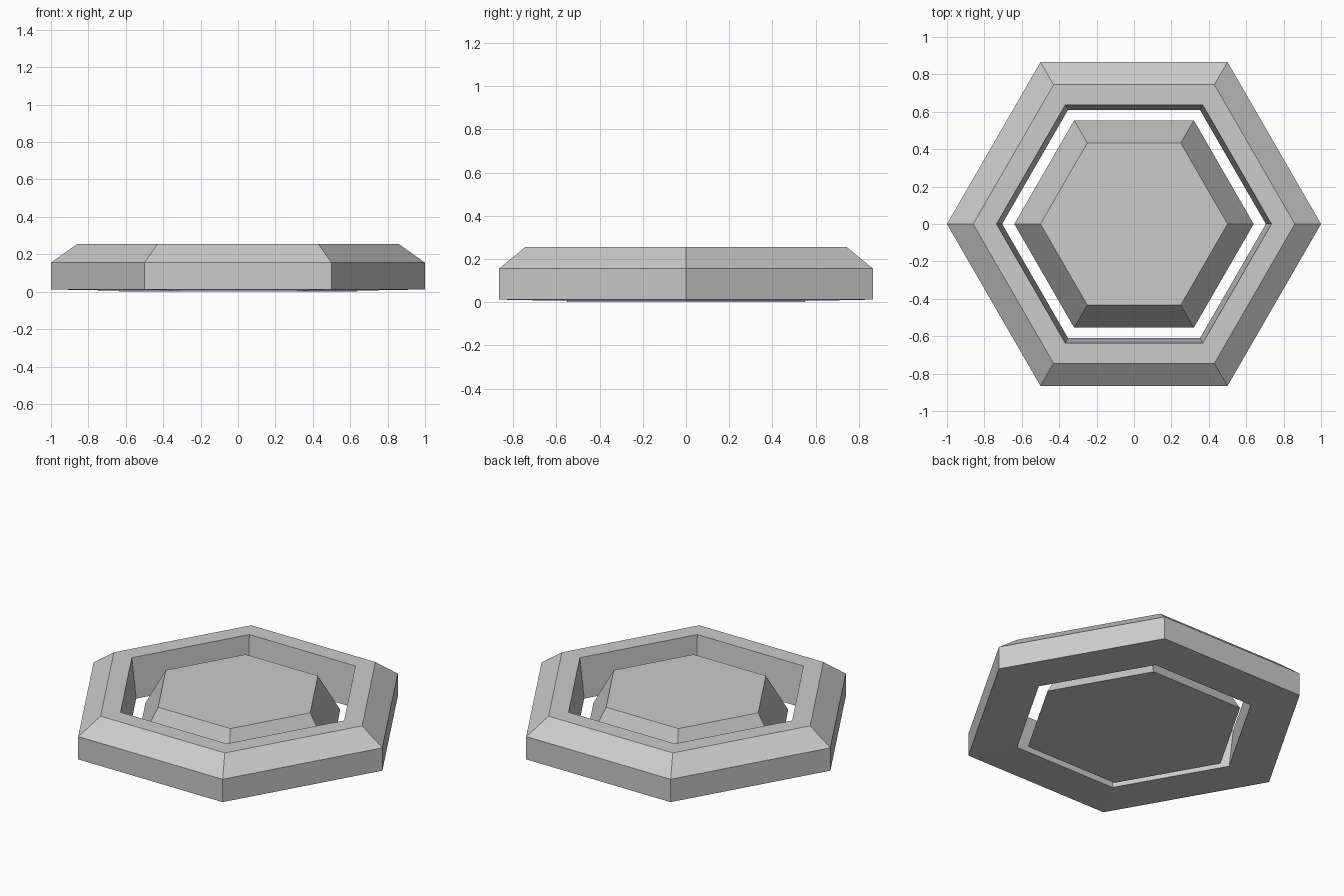
import bpy, bmesh
from math import cos, sin, pi

if "Cube" in bpy.data.objects:
    bpy.data.objects.remove(bpy.data.objects["Cube"])

SIDES = 6


def hex_loop(bm, radius, z):
    return [bm.verts.new((radius * cos(2 * pi * i / SIDES),
                          radius * sin(2 * pi * i / SIDES), z))
            for i in range(SIDES)]


def hex_lathe(name, profile, closed):
    """Sweep a (radius, z) profile around six sides; cap the ends if open."""
    bm = bmesh.new()
    loops = [hex_loop(bm, r, z) for r, z in profile]
    pairs = list(zip(loops, loops[1:]))
    if closed:
        pairs.append((loops[-1], loops[0]))
    else:
        bm.faces.new(loops[0][::-1])
        bm.faces.new(loops[-1])
    for a, b in pairs:
        for i in range(SIDES):
            j = (i + 1) % SIDES
            bm.faces.new((a[i], a[j], b[j], b[i]))
    bmesh.ops.recalc_face_normals(bm, faces=bm.faces)
    mesh = bpy.data.meshes.new(name)
    bm.to_mesh(mesh)
    bm.free()
    obj = bpy.data.objects.new(name, mesh)
    bpy.context.collection.objects.link(obj)
    return obj


# Outer ring: upright rim, sloped shoulder, flat top, slightly tapered hole
hex_lathe("outer_ring", [(1.0, 0.012), (1.0, 0.155), (0.86, 0.255),
                         (0.735, 0.255), (0.705, 0.007)], closed=True)

# Centre plate: free-standing tapered hexagon inside the ring
hex_lathe("centre_plate", [(0.64, 0.0), (0.5, 0.24)], closed=False)
